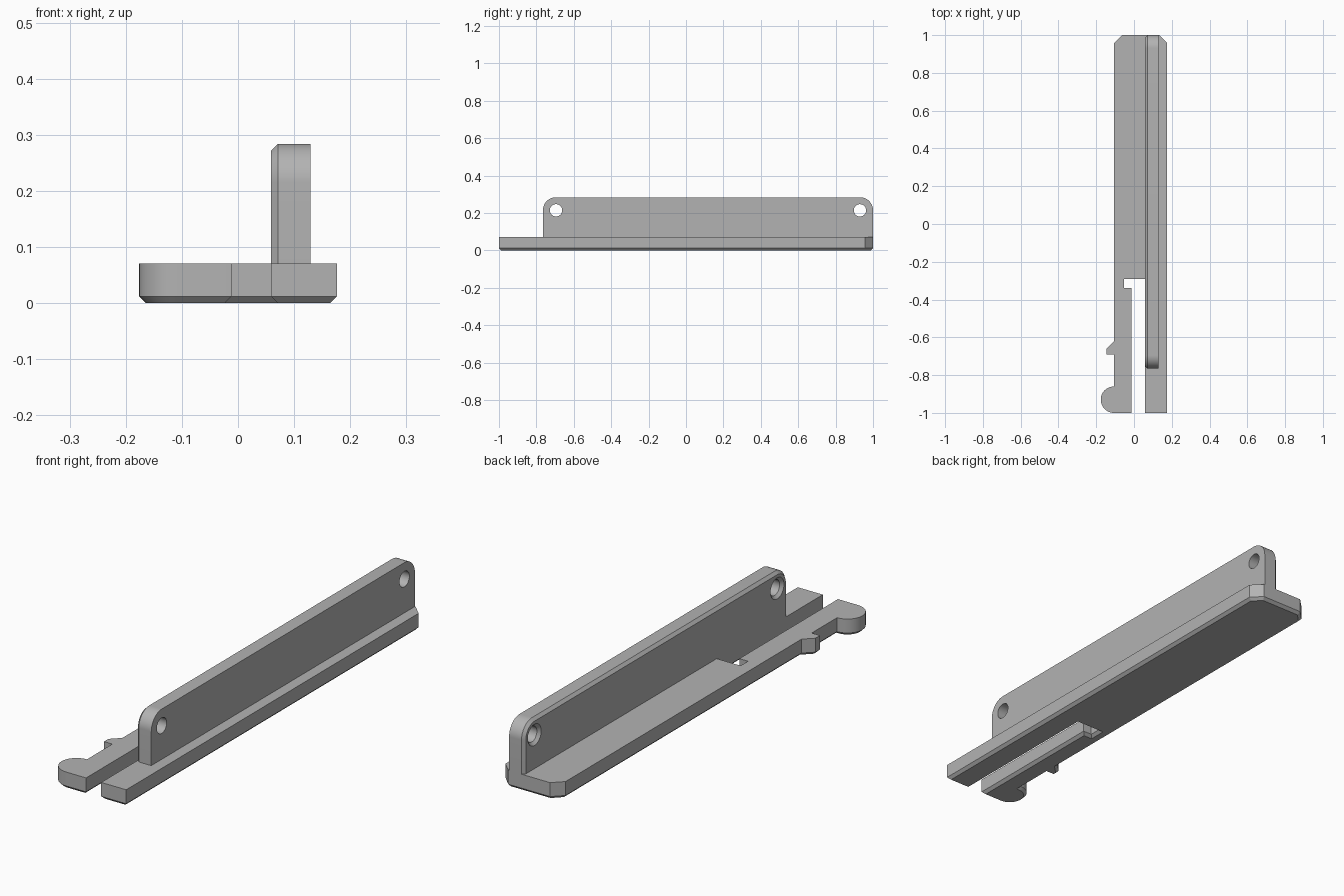
import bpy
import bmesh
from math import cos, sin, radians
from mathutils import Vector

cube = bpy.data.objects.get("Cube")
if cube:
    bpy.data.objects.remove(cube, do_unlink=True)

grey = bpy.data.materials.new("plain grey")
grey.use_nodes = True
grey.diffuse_color = (0.45, 0.45, 0.45, 1)
grey.node_tree.nodes["Principled BSDF"].inputs["Base Color"].default_value = grey.diffuse_color

BEVEL = 0.012
DECK = 0.071           # top of the base plate
RIGHT, LEFT = 0.176, -0.106
INNER, OUTER = 0.059, 0.129   # faces of the upright wall


def arc(cx, cy, r, start, end, steps):
    angles = [radians(start + (end - start) * i / steps) for i in range(steps + 1)]
    return [(cx + r * cos(a), cy + r * sin(a)) for a in angles]


def inset(outline, d):
    """Mitred inward offset of a counter-clockwise outline."""
    pts = [Vector(p) for p in outline]
    result = []
    for i, p in enumerate(pts):
        e1 = (p - pts[i - 1]).normalized()
        e2 = (pts[(i + 1) % len(pts)] - p).normalized()
        n1, n2 = Vector((-e1.y, e1.x)), Vector((-e2.y, e2.x))
        result.append(tuple(p + (n1 + n2) * d / (1 + n1.dot(n2))))
    return result


def loft(name, sections, along_x=False):
    """Capped solid through equal-length outlines, each given with its depth."""
    bm = bmesh.new()
    rings = [[bm.verts.new((d, u, v) if along_x else (u, v, d)) for u, v in outline]
             for d, outline in sections]
    bm.faces.new(rings[0])
    bm.faces.new(rings[-1])
    n = len(rings[0])
    for a, b in zip(rings, rings[1:]):
        for i in range(n):
            j = (i + 1) % n
            bm.faces.new((a[i], a[j], b[j], b[i]))
    bmesh.ops.recalc_face_normals(bm, faces=bm.faces)
    mesh = bpy.data.meshes.new(name)
    bm.to_mesh(mesh)
    bm.free()
    mesh.materials.append(grey)
    obj = bpy.data.objects.new(name, mesh)
    bpy.context.collection.objects.link(obj)
    return obj


def activate(obj):
    bpy.ops.object.select_all(action="DESELECT")
    obj.select_set(True)
    bpy.context.view_layer.objects.active = obj


# Base plate with clipped back corners, slot, latch tooth and rounded finger tab
plate_outline = [
    (RIGHT, -1), (RIGHT, 0.957), (0.133, 1), (-0.063, 1), (LEFT, 0.957),
    (LEFT, -0.622), (-0.145, -0.66), (-0.145, -0.69), (LEFT, -0.69),
    *arc(LEFT, -0.93, 0.07, 90, 270, 24),
    (-0.012, -1), (-0.012, -0.34), (-0.053, -0.34), (-0.053, -0.29),
    (INNER, -0.29), (INNER, -1),
]
plate = loft("base_plate", [(0, inset(plate_outline, BEVEL)),
                            (BEVEL, plate_outline), (DECK, plate_outline)])

# Upright wall with rounded top corners, bevelled around its inner face
FRONT, BACK, TOP, R = -0.765, 1, 0.284, 0.07
wall_outline = [(FRONT, DECK), (BACK, DECK),
                *arc(BACK - R, TOP - R, R, 0, 90, 16),
                *arc(FRONT + R, TOP - R, R, 90, 180, 16)]
wall_inset = inset(wall_outline, BEVEL)
wall_inset[:2] = [(y, DECK) for y, z in wall_inset[:2]]
wall = loft("upright_wall", [(INNER, wall_inset), (INNER + BEVEL, wall_outline),
                             (OUTER, wall_outline)], along_x=True)

# Screw holes, countersunk on the inner face
for y in (FRONT + R, BACK - R):
    profile = [(INNER - BEVEL, 0.057), (INNER + BEVEL, 0.033), (OUTER + 0.05, 0.033)]
    cutter = loft("hole_cutter",
                  [(x, arc(y, TOP - R, r, 0, 360, 32)[:-1]) for x, r in profile],
                  along_x=True)
    cutter.hide_render = True
    activate(wall)
    cut = wall.modifiers.new("screw_hole", "BOOLEAN")
    cut.operation = "DIFFERENCE"
    cut.solver = "EXACT"
    cut.object = cutter
    bpy.ops.object.modifier_apply(modifier=cut.name)
    bpy.data.objects.remove(cutter, do_unlink=True)

for part in (plate, wall):
    activate(part)
    bpy.ops.object.shade_smooth_by_angle(angle=radians(25))
